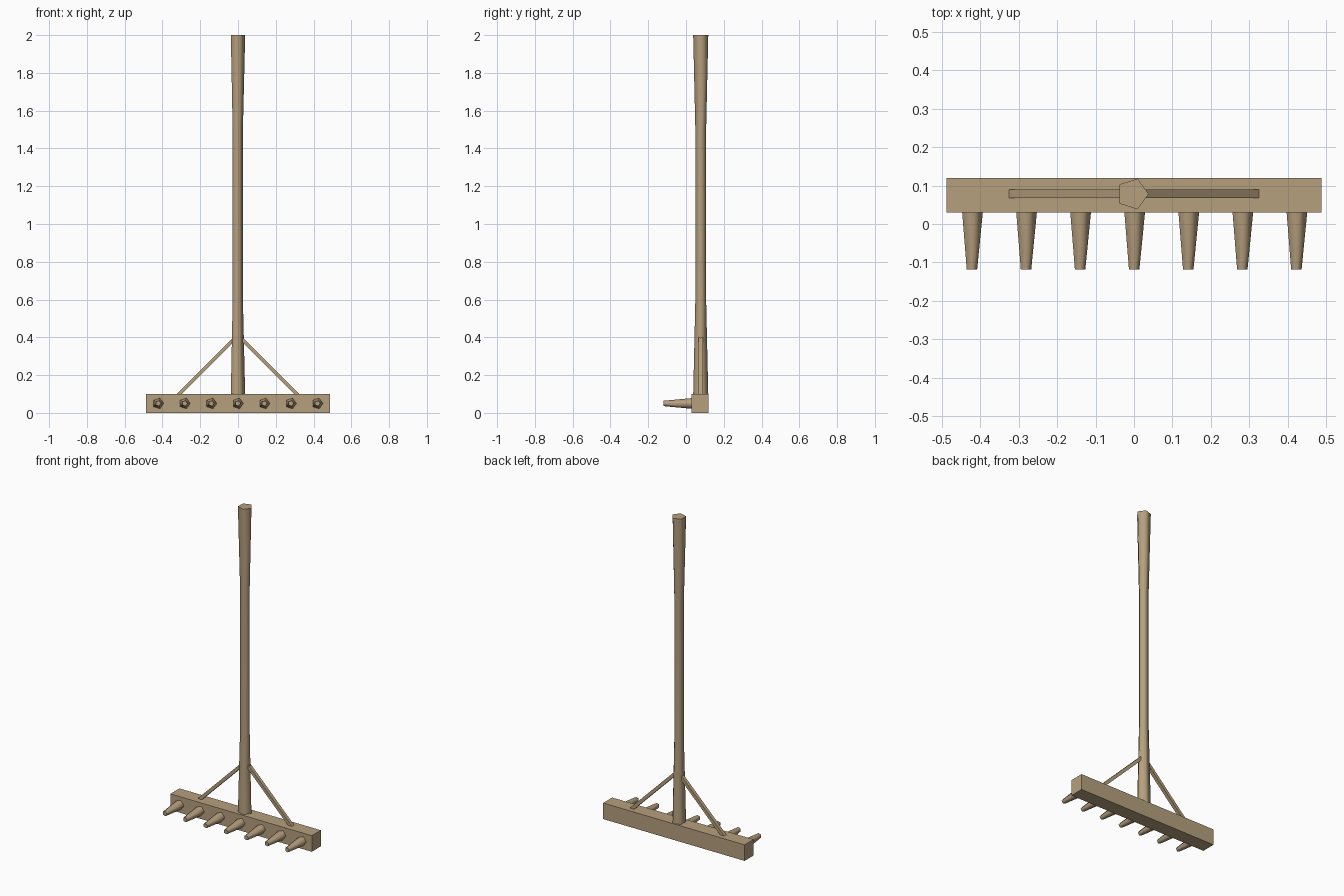
import bpy, bmesh, math
from mathutils import Vector, Matrix

if "Cube" in bpy.data.objects:
    bpy.data.objects.remove(bpy.data.objects["Cube"])

wood = bpy.data.materials.new("pale_wood")
wood.diffuse_color = (0.47, 0.35, 0.21, 1)
wood.use_nodes = True
wood.node_tree.nodes["Principled BSDF"].inputs["Base Color"].default_value = wood.diffuse_color


def finish(bm, name):
    bmesh.ops.recalc_face_normals(bm, faces=bm.faces[:])
    mesh = bpy.data.meshes.new(name)
    bm.to_mesh(mesh)
    bm.free()
    mesh.materials.append(wood)
    obj = bpy.data.objects.new(name, mesh)
    bpy.context.collection.objects.link(obj)
    return obj


def box(name, size, matrix):
    bm = bmesh.new()
    bmesh.ops.create_cube(bm, size=1, matrix=matrix @ Matrix.Diagonal((*size, 1)))
    return finish(bm, name)


def lathe(name, rings, matrix, sides=5):
    """Five-sided tapered pole from (radius, height) rings, smooth sides, crisp flat caps."""
    bm = bmesh.new()
    loops = []
    for r, h in rings:
        loops.append([bm.verts.new(matrix @ Vector((r * math.cos(a), r * math.sin(a), h)))
                      for a in (2 * math.pi * i / sides for i in range(sides))])
    for low, high in zip(loops, loops[1:]):
        for i in range(sides):
            j = (i + 1) % sides
            bm.faces.new((low[i], low[j], high[j], high[i])).smooth = True
    for ring in (loops[0], loops[-1]):
        cap = bm.faces.new(ring)
        for e in cap.edges:
            e.smooth = False
    return finish(bm, name)


# Crossbar
box("head_bar", (0.974, 0.089, 0.10), Matrix.Translation((0, 0.0745, 0.05)))

# Handle: thicker at both ends
lathe("handle", [(0.042, 0.095), (0.030, 0.60), (0.030, 1.50), (0.042, 2.0)],
      Matrix.Translation((-0.004, 0.078, 0)))

# Teeth pointing to the front
for i in range(7):
    m = Matrix.Translation(((i - 3) * 0.1405 - 0.001, 0.03, 0.05)) @ Matrix.Rotation(math.pi / 2, 4, 'X')
    lathe(f"tooth_{i + 1}", [(0.030, -0.004), (0.015, 0.148)], m)

# Diagonal braces between handle and crossbar
for name, s in (("brace_left", -1), ("brace_right", 1)):
    a, b = Vector((s * 0.320, 0.078, 0.091)), Vector((s * 0.004, 0.078, 0.407))
    m = Matrix.Translation((a + b) / 2) @ Matrix.Rotation(-s * math.pi / 4, 4, 'Y')
    box(name, (0.020, 0.022, (b - a).length), m)
